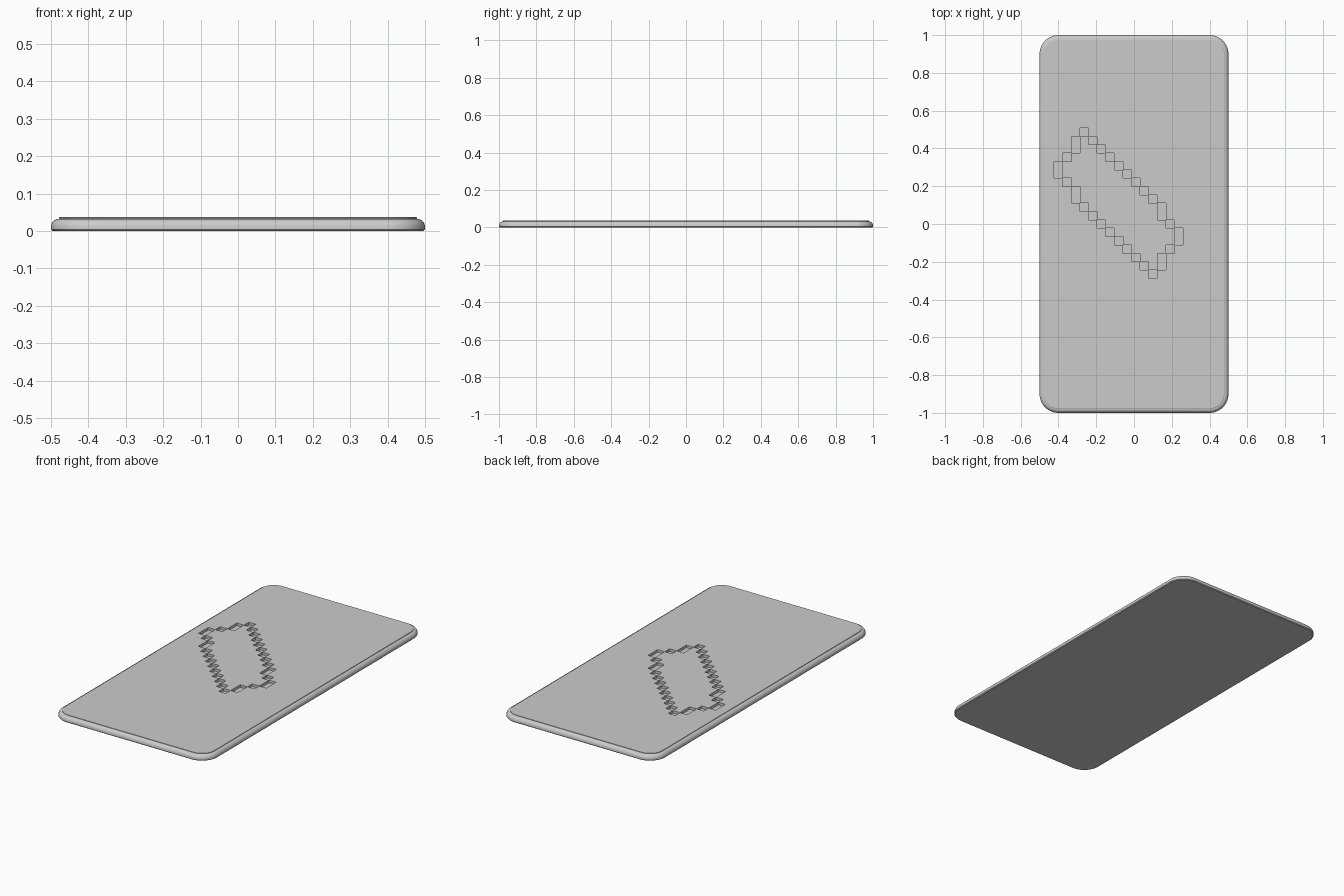
import bpy, bmesh
from math import sin, cos, pi

if "Cube" in bpy.data.objects:
    bpy.data.objects.remove(bpy.data.objects["Cube"])

HX, HY, R = 0.5, 1.0, 0.1
SEG = 12
# edge profile: (inset, z) from the underside to the raised top face
PROFILE = [(0.004, 0.0), (0.0, 0.004), (0.0, 0.014), (0.003, 0.022),
           (0.009, 0.028), (0.016, 0.032), (0.021, 0.032), (0.021, 0.035),
           (0.024, 0.037)]


def rounded_loop(inset):
    r = R - inset
    pts = []
    for i, (sx, sy) in enumerate([(1, 1), (-1, 1), (-1, -1), (1, -1)]):
        for k in range(SEG + 1):
            a = pi / 2 * (i + k / SEG)
            pts.append((sx * (HX - R) + r * cos(a), sy * (HY - R) + r * sin(a)))
    return pts


def mesh_object(name, bm):
    bmesh.ops.recalc_face_normals(bm, faces=bm.faces)
    me = bpy.data.meshes.new(name)
    bm.to_mesh(me)
    bm.free()
    ob = bpy.data.objects.new(name, me)
    bpy.context.collection.objects.link(ob)
    return ob


# slab with rounded corners and stepped rim
bm = bmesh.new()
rings = [[bm.verts.new((x, y, z)) for x, y in rounded_loop(d)] for d, z in PROFILE]
for a, b in zip(rings, rings[1:]):
    n = len(a)
    for i in range(n):
        j = (i + 1) % n
        bm.faces.new((a[i], a[j], b[j], b[i]))
bm.faces.new(rings[0][::-1])
bm.faces.new(rings[-1])
slab = mesh_object("slab", bm)

# stepped groove: (column, row, cells tall), half of the ring,
# the other half follows by half-turn symmetry
COLS, ROWS = 15, 18
half = [(0, 4, 2), (1, 6, 1), (2, 7, 2)]
half += [(c, c + 6, 1) for c in range(3, 12)]
half += [(12, 15, 2), (13, 14, 1)]
cells = half + [(COLS - 1 - c, ROWS - r - h, h) for c, r, h in half]
X0, Y0, CW, CH = -0.423, 0.508, 0.0455, 0.0442
TOP, DEPTH = 0.037, 0.015

bm = bmesh.new()
for c, r, h in cells:
    box = bmesh.ops.create_cube(bm, size=1)["verts"]
    bmesh.ops.scale(bm, vec=(CW * 0.996, CH * h - CH * 0.004, 2 * DEPTH), verts=box)
    bmesh.ops.translate(bm, vec=(X0 + CW * (c + 0.5), Y0 - CH * (r + h / 2), TOP),
                        verts=box)
cutter = mesh_object("groove_cutter", bm)
cutter.hide_render = True

# cut the groove, then drop the cutter
mod = slab.modifiers.new("groove", "BOOLEAN")
mod.operation = "DIFFERENCE"
mod.solver = "EXACT"
mod.object = cutter
bpy.context.view_layer.objects.active = slab
slab.select_set(True)
cutter.select_set(False)
bpy.ops.object.modifier_apply(modifier=mod.name)
bpy.data.objects.remove(cutter)
bpy.ops.object.shade_smooth_by_angle(angle=pi / 6)
